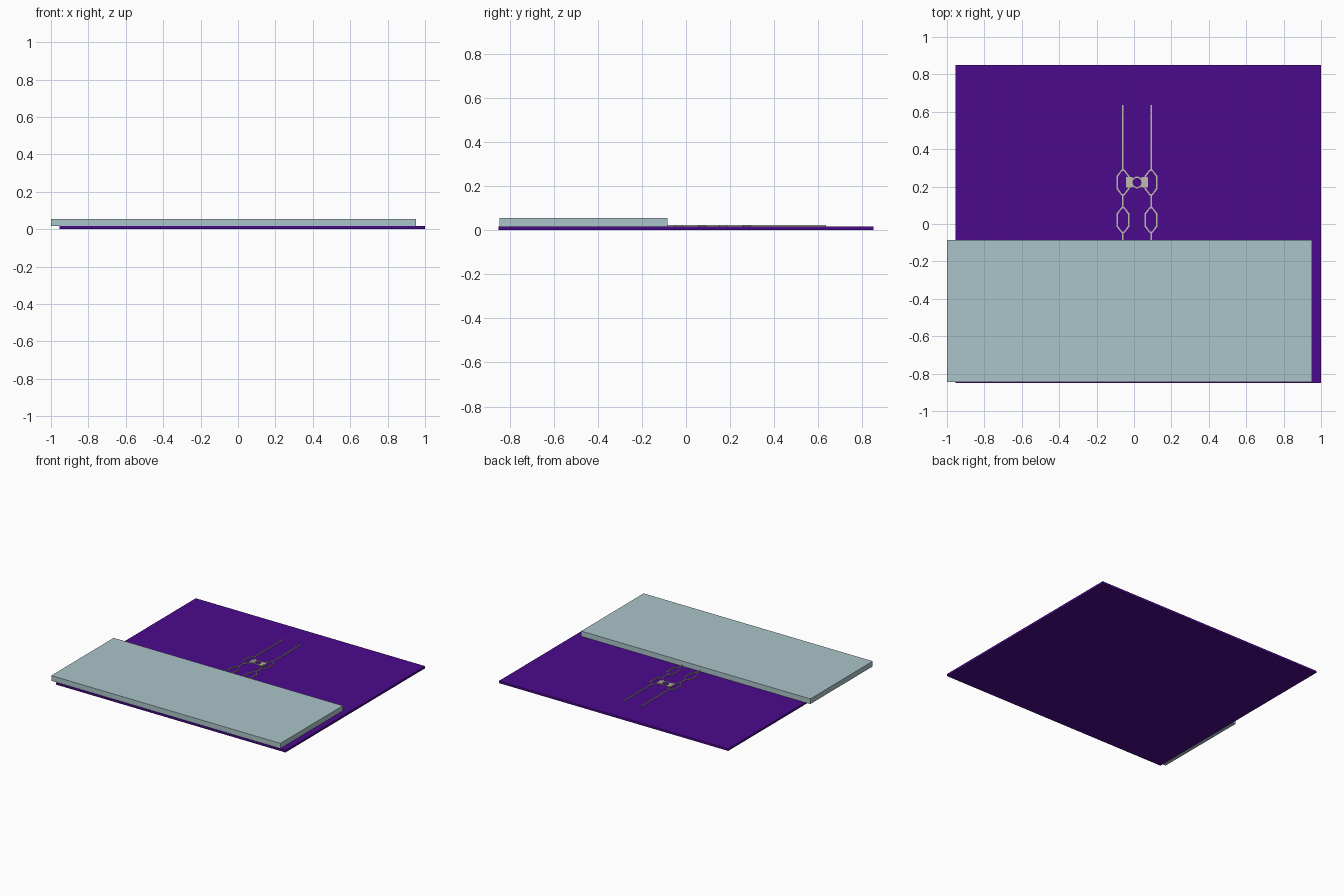
import bpy, bmesh, math

if "Cube" in bpy.data.objects:
    bpy.data.objects.remove(bpy.data.objects["Cube"])

def material(name, rgb):
    m = bpy.data.materials.new(name)
    m.diffuse_color = (*rgb, 1)
    m.use_nodes = True
    m.node_tree.nodes["Principled BSDF"].inputs["Base Color"].default_value = m.diffuse_color
    return m

PURPLE = material("deep purple", (0.072, 0.003, 0.27))
GLASS = material("pale blue grey", (0.41, 0.56, 0.59))
TRACE = material("warm light grey", (0.52, 0.50, 0.42))

Z0, Z1 = 0.0175, 0.0235      # trace bottom and top
T = 0.008                    # trace width

def finish(bm, name, mat):
    bmesh.ops.recalc_face_normals(bm, faces=bm.faces)
    me = bpy.data.meshes.new(name)
    bm.to_mesh(me)
    bm.free()
    me.materials.append(mat)
    ob = bpy.data.objects.new(name, me)
    bpy.context.collection.objects.link(ob)
    return ob

def box(name, x0, x1, y0, y1, z0, z1, mat):
    bm = bmesh.new()
    bmesh.ops.create_cube(bm, size=1)
    for v in bm.verts:
        v.co = ((x0 + x1) / 2 + v.co.x * (x1 - x0),
                (y0 + y1) / 2 + v.co.y * (y1 - y0),
                (z0 + z1) / 2 + v.co.z * (z1 - z0))
    return finish(bm, name, mat)

def ring(name, cx, cy, outline):
    """Flat closed frame following an outline around (cx, cy)."""
    w = max(p[0] for p in outline)
    h = max(p[1] for p in outline)
    bm = bmesh.new()
    loops = []
    for z, t in ((Z0, 0), (Z1, 0), (Z1, T), (Z0, T)):
        loops.append([bm.verts.new((cx + x * (w - t) / w, cy + y * (h - t) / h, z))
                      for x, y in outline])
    n = len(outline)
    for k in range(4):
        a, b = loops[k], loops[(k + 1) % 4]
        for i in range(n):
            j = (i + 1) % n
            bm.faces.new((a[i], a[j], b[j], b[i]))
    return finish(bm, name, TRACE)

# Base plate and the offset cover slab
box("base_plate", -0.955, 1.0, -0.85, 0.85, 0.0, 0.016, PURPLE)
box("cover_slab", -1.0, 0.953, -0.845, -0.085, 0.016, 0.056, GLASS)

# Two traces, each interrupted by elongated loops
CELL = [(0.007, 0.07), (-0.007, 0.07), (-0.034, 0.036), (-0.034, -0.036),
        (-0.007, -0.07), (0.007, -0.07), (0.034, -0.036), (0.034, 0.036)]
CENTRES = (0.222, 0.021)
for side, x in (("left", -0.059), ("right", 0.091)):
    top = 0.635
    for i, cy in enumerate(CENTRES):
        ring(f"{side}_loop_{i}", x, cy, CELL)
        box(f"{side}_trace_{i}", x - T / 2, x + T / 2, cy + 0.068, top, Z0, Z1, TRACE)
        top = cy - 0.068
    box(f"{side}_trace_end", x - T / 2, x + T / 2, -0.635, top, Z0, Z1, TRACE)

# Central bridge: round loop with a pad on each side
CX, CY = 0.016, 0.222
ring("centre_loop", CX, CY, [(0.032 * math.cos(a * math.pi / 8), 0.032 * math.sin(a * math.pi / 8))
                             for a in range(16)])
for side, s in (("left", -1), ("right", 1)):
    xa, xb = sorted((CX + s * 0.023, CX + s * 0.060))
    box(f"{side}_pad", xa, xb, CY - 0.028, CY + 0.028, 0.016, Z1 - 0.001, TRACE)
